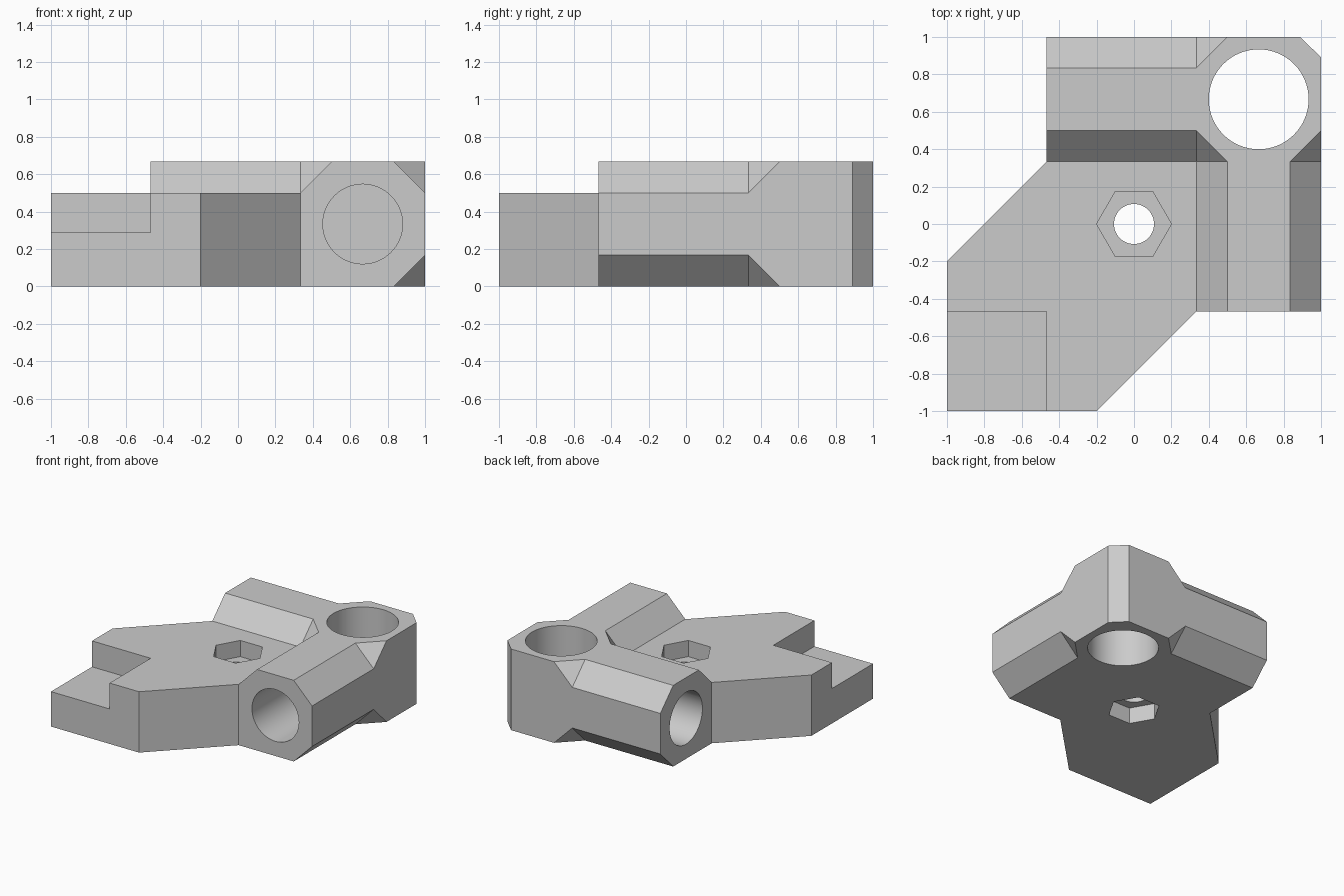
import bpy, bmesh, math
from mathutils import Vector

if "Cube" in bpy.data.objects:
    bpy.data.objects.remove(bpy.data.objects["Cube"], do_unlink=True)

IN, MID, C = 1 / 3, 2 / 3, 1 / 6     # bar inner side, bar axis / height, chamfer
END, PLATE = -0.467, 0.5             # bar end, plate height

grey = bpy.data.materials.new("light grey")
grey.use_nodes = True
grey.diffuse_color = (0.6, 0.6, 0.6, 1)
grey.node_tree.nodes["Principled BSDF"].inputs["Base Color"].default_value = (0.6, 0.6, 0.6, 1)


def finish(name, bm):
    bmesh.ops.recalc_face_normals(bm, faces=bm.faces)
    mesh = bpy.data.meshes.new(name)
    bm.to_mesh(mesh)
    bm.free()
    mesh.materials.append(grey)
    ob = bpy.data.objects.new(name, mesh)
    bpy.context.collection.objects.link(ob)
    return ob


def prism(name, outline, lo, hi, axis="z"):
    """Extrude a 2D outline along an axis."""
    place = {"x": lambda a, b, t: (t, a, b),
             "y": lambda a, b, t: (a, t, b),
             "z": lambda a, b, t: (a, b, t)}[axis]
    bm = bmesh.new()
    rings = [[bm.verts.new(place(a, b, t)) for a, b in outline] for t in (lo, hi)]
    for ring in rings:
        bm.faces.new(ring)
    n = len(outline)
    for i in range(n):
        j = (i + 1) % n
        bm.faces.new((rings[0][i], rings[0][j], rings[1][j], rings[1][i]))
    return finish(name, bm)


def polygon(cx, cy, r, n):
    return [(cx + r * math.cos(math.tau * i / n), cy + r * math.sin(math.tau * i / n))
            for i in range(n)]


def cut(ob, *cutters):
    """Subtract the cutters, bake the result and delete them."""
    for c in cutters:
        c.hide_render = True
        mod = ob.modifiers.new("cut", "BOOLEAN")
        mod.operation, mod.solver, mod.object = "DIFFERENCE", "EXACT", c
    graph = bpy.context.evaluated_depsgraph_get()
    mesh = bpy.data.meshes.new_from_object(ob.evaluated_get(graph))
    ob.modifiers.clear()
    ob.data = mesh
    for c in cutters:
        bpy.data.objects.remove(c, do_unlink=True)


# Two bars with three chamfered edges and a blind rod bore
profile = [(IN, 0), (1 - C, 0), (1, C), (1, MID - C), (1 - C, MID),
           (IN + C, MID), (IN, MID - C)]
parts = []
for name, axis in (("front_bar", "y"), ("side_bar", "x")):
    bar = prism(name, profile, END, IN, axis)
    cut(bar, prism("bore", polygon(MID, IN, 0.213, 64), END - 0.1, 0.3, axis))
    parts.append(bar)

# Corner block: a box with five corners and one upright edge cut off
bm = bmesh.new()
centre = Vector((MID, MID, IN))
uncut = [(IN, IN, 0)] + [p for z in (0, MID) for p in ((0.89, 1, z), (1, 0.89, z))]
for p in uncut:
    bm.verts.new(p)
for corner in ((IN, IN, MID), (1, IN, 0), (1, IN, MID), (IN, 1, 0), (IN, 1, MID)):
    for k in range(3):
        p = Vector(corner)
        p[k] += C if p[k] < centre[k] else -C
        bm.verts.new(p)
bmesh.ops.convex_hull(bm, input=bm.verts)
bmesh.ops.dissolve_limit(bm, angle_limit=0.01, verts=bm.verts, edges=bm.edges)
block = finish("corner_block", bm)
cut(block, prism("upright_bore", polygon(MID, MID, 0.267, 64), -0.1, 1))
parts.append(block)

# Base plate with a stepped corner, a screw hole and a nut pocket on each side
plate = prism("base_plate", [(-1, -1), (-0.2, -1), (IN, END), (IN, IN), (END, IN), (-1, -0.2)],
              0, PLATE)
hexagon = polygon(0, 0, 0.2, 6)
cut(plate,
    prism("step", [(-1.1, -1.1), (END, -1.1), (END, END), (-1.1, END)], 0.287, 0.7),
    prism("screw_hole", polygon(0, 0, 0.107, 48), -0.1, 0.7),
    prism("upper_nut", hexagon, PLATE - 0.133, 0.7),
    prism("lower_nut", hexagon, -0.1, 0.133))
parts.append(plate)

# Smooth bores, sharp edges
bpy.ops.object.select_all(action="DESELECT")
for ob in parts:
    ob.select_set(True)
bpy.context.view_layer.objects.active = plate
bpy.ops.object.shade_smooth_by_angle(angle=math.radians(30))
